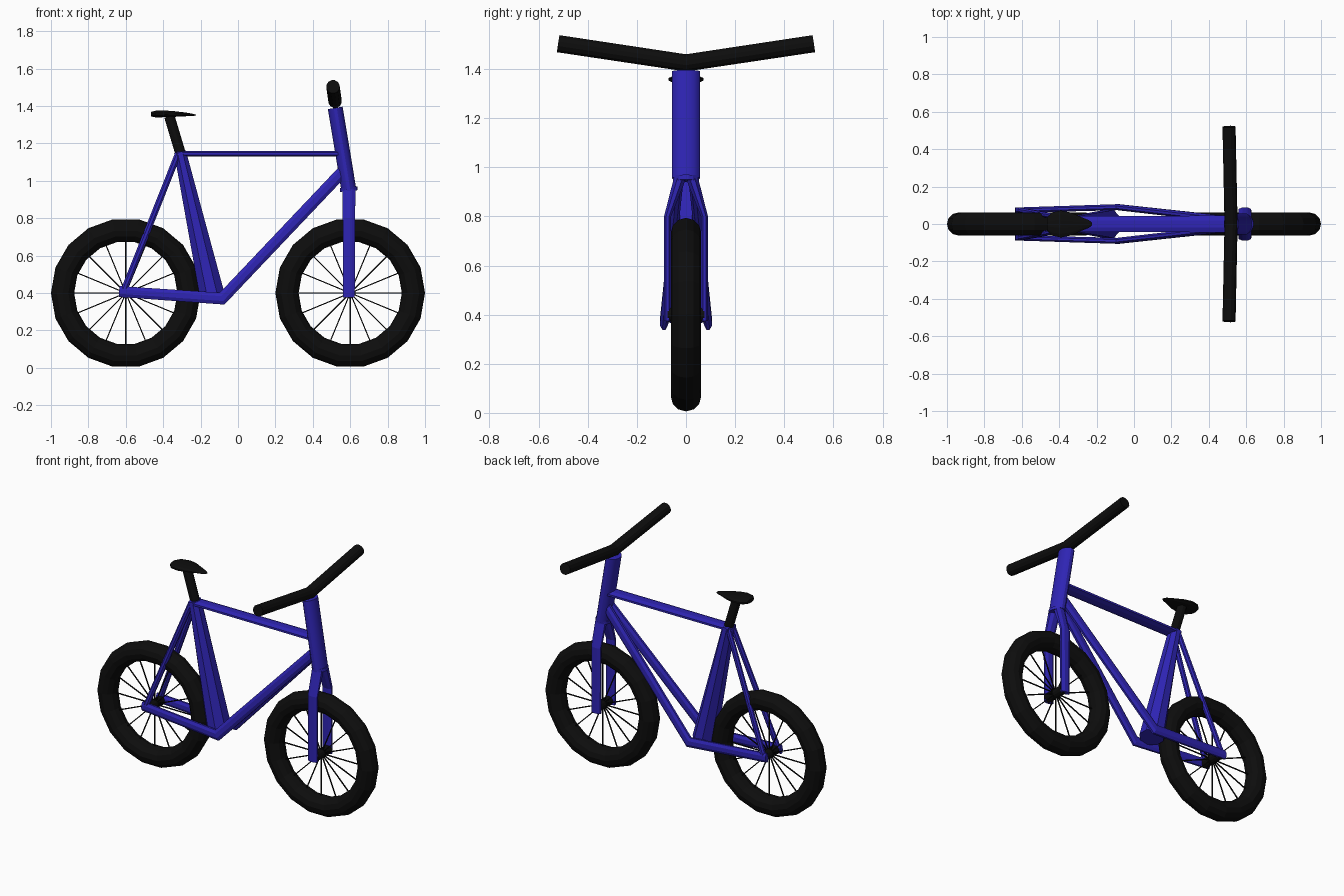
import bpy, bmesh, math
from mathutils import Vector

if "Cube" in bpy.data.objects:
    bpy.data.objects.remove(bpy.data.objects["Cube"])


def material(name, rgb):
    m = bpy.data.materials.new(name)
    m.diffuse_color = (*rgb, 1)
    m.use_nodes = True
    m.node_tree.nodes["Principled BSDF"].inputs["Base Color"].default_value = m.diffuse_color
    return m


BLUE = material("blue_paint", (0.028, 0.018, 0.46))
BLACK = material("black_rubber", (0.004, 0.004, 0.004))


def finish(name, bm, mat, smooth=None):
    bmesh.ops.recalc_face_normals(bm, faces=bm.faces)
    me = bpy.data.meshes.new(name)
    bm.to_mesh(me)
    bm.free()
    ob = bpy.data.objects.new(name, me)
    bpy.context.collection.objects.link(ob)
    me.materials.append(mat)
    if smooth:
        bpy.context.view_layer.objects.active = ob
        ob.select_set(True)
        bpy.ops.object.shade_smooth_by_angle(angle=math.radians(smooth))
        ob.select_set(False)
    return ob


def loft(bm, rings):
    loops = [[bm.verts.new(p) for p in r] for r in rings]
    n = len(loops[0])
    for a, b in zip(loops, loops[1:]):
        for i in range(n):
            j = (i + 1) % n
            bm.faces.new((a[i], a[j], b[j], b[i]))
    bm.faces.new(loops[0])
    bm.faces.new(loops[-1])


def tube(bm, path, n=8):
    """path: (x, y, z, half height, half width along y)"""
    pts = [Vector(p[:3]) for p in path]
    rings = []
    for k, p in enumerate(path):
        t = Vector()
        if k > 0:
            t += (pts[k] - pts[k - 1]).normalized()
        if k < len(pts) - 1:
            t += (pts[k + 1] - pts[k]).normalized()
        t.normalize()
        side = Vector((0, 1, 0)) if abs(t.y) < 0.9 else Vector((0, 0, 1))
        v = (side - t * side.dot(t)).normalized()
        u = v.cross(t)
        angles = [2 * math.pi * (i + 0.5) / n for i in range(n)]
        k0 = 1 / math.cos(math.pi / n)
        rings.append([pts[k] + k0 * (u * p[3] * math.cos(a) + v * p[4] * math.sin(a))
                      for a in angles])
    loft(bm, rings)


def part(name, path, mat, n=8, mirror=False, smooth=None):
    bm = bmesh.new()
    tube(bm, path, n)
    if mirror:
        tube(bm, [(x, -y, z, a, b) for x, y, z, a, b in path], n)
    return finish(name, bm, mat, smooth)


# wheels: tyre, hub and spokes
for label, cx in (("rear", -0.6), ("front", 0.6)):
    bpy.ops.mesh.primitive_torus_add(location=(cx, 0, 0.4), rotation=(math.pi / 2, 0, 0),
                                     major_segments=18, minor_segments=12,
                                     major_radius=0.338, minor_radius=0.062)
    tyre = bpy.context.object
    tyre.name = label + "_tyre"
    tyre.data.materials.append(BLACK)
    tyre.select_set(False)
    part(label + "_hub", [(cx, -0.075, 0.4, 0.028, 0.028), (cx, 0.075, 0.4, 0.028, 0.028)], BLACK, 12)
    bm = bmesh.new()
    for i in range(16):
        a = i * math.pi / 8
        c, s = math.cos(a), math.sin(a)
        tube(bm, [(cx + 0.01 * c, 0, 0.4 + 0.01 * s, 0.003, 0.003),
                  (cx + 0.3 * c, 0, 0.4 + 0.3 * s, 0.003, 0.003)], 4)
    finish(label + "_spokes", bm, BLACK)

# frame
part("top_tube", [(-0.33, 0, 1.145, 0.015, 0.042), (0.56, 0, 1.145, 0.015, 0.045)], BLUE)
part("seat_tube", [(-0.31, 0, 1.155, 0.032, 0.043), (-0.135, 0, 0.375, 0.067, 0.075)], BLUE)
part("chain_stays_and_down_tubes",
     [(-0.635, 0.074, 0.408, 0.029, 0.014), (-0.085, 0.09, 0.37, 0.034, 0.016),
      (0.56, 0.018, 1.05, 0.031, 0.018)], BLUE, mirror=True)
part("seat_stays", [(-0.32, 0.022, 1.145, 0.017, 0.014), (-0.61, 0.074, 0.415, 0.017, 0.014)],
     BLUE, mirror=True)

# steering
part("head_tube", [(0.592, 0, 0.955, 0.04, 0.057), (0.52, 0, 1.39, 0.04, 0.057)], BLUE, 16, smooth=30)
part("fork_crown", [(0.593, 0, 0.945, 0.047, 0.052), (0.591, 0, 0.965, 0.047, 0.052)], BLUE, 16)
part("fork_blades", [(0.593, 0.025, 0.955, 0.035, 0.024), (0.593, 0.075, 0.8, 0.033, 0.014),
                     (0.593, 0.075, 0.375, 0.031, 0.014)], BLUE, mirror=True)
part("handlebar", [(0.508, -0.52, 1.503, 0.035, 0.035), (0.519, 0, 1.425, 0.035, 0.035),
                   (0.508, 0.52, 1.503, 0.035, 0.035)], BLACK, 12)

# saddle
part("seat_post", [(-0.307, 0, 1.145, 0.028, 0.028), (-0.367, 0, 1.345, 0.028, 0.028)], BLACK, 12)
part("seat", [(-0.465, 0, 1.356, 0.012, 0.035), (-0.44, 0, 1.357, 0.018, 0.062),
              (-0.39, 0, 1.358, 0.018, 0.072), (-0.34, 0, 1.357, 0.015, 0.062),
              (-0.28, 0, 1.355, 0.010, 0.036), (-0.24, 0, 1.352, 0.006, 0.02),
              (-0.225, 0, 1.351, 0.002, 0.008)], BLACK, 12)
